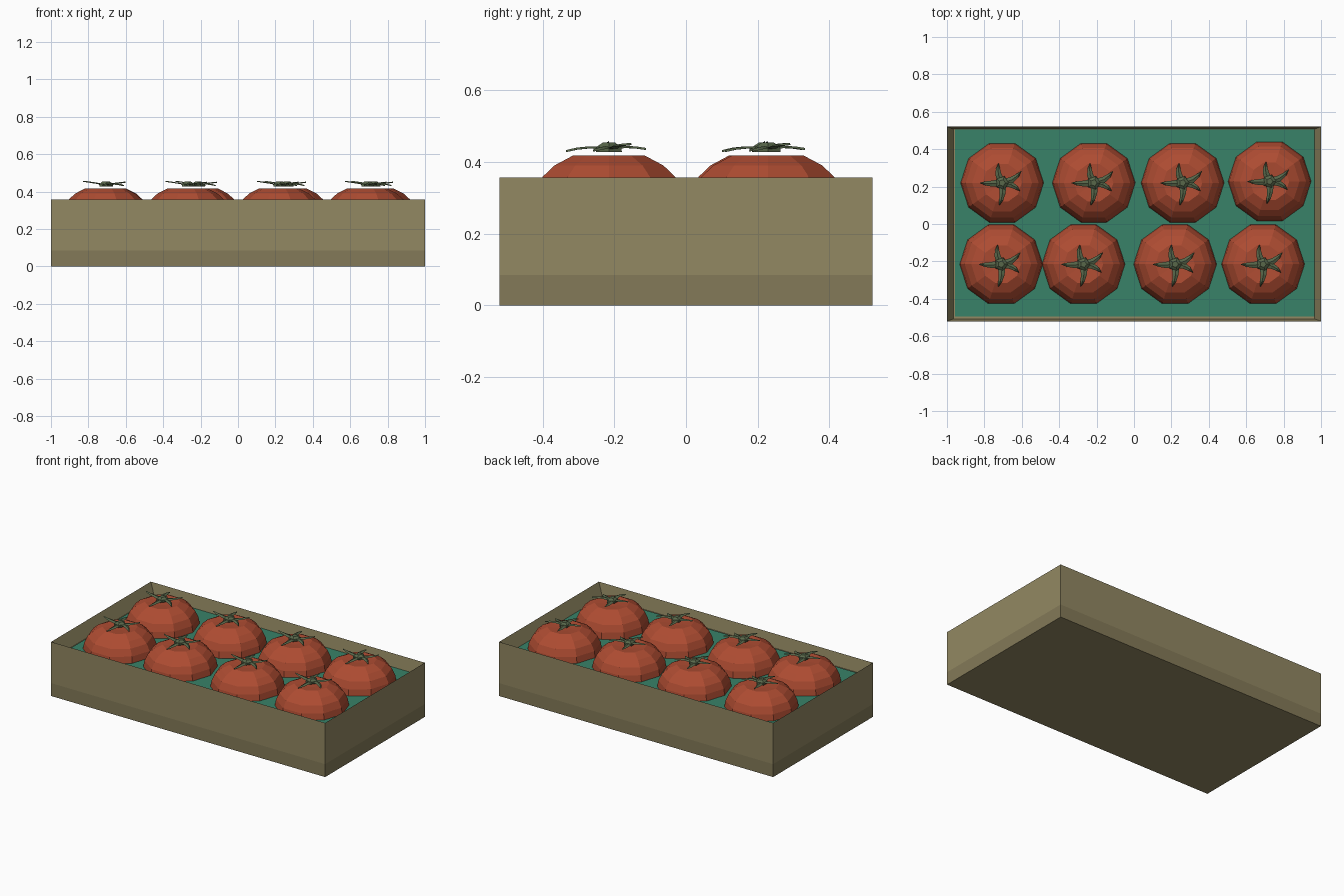
import bpy, bmesh
from math import sin, cos, radians, tau

old = bpy.data.objects.get("Cube")
if old:
    bpy.data.objects.remove(old)


def material(name, rgb):
    lin = [c / 12.92 if c <= 0.04045 else ((c + 0.055) / 1.055) ** 2.4 for c in (v / 255 for v in rgb)]
    m = bpy.data.materials.new(name)
    m.use_nodes = True
    m.diffuse_color = (*lin, 1)
    bsdf = m.node_tree.nodes["Principled BSDF"]
    bsdf.inputs["Base Color"].default_value = (*lin, 1)
    bsdf.inputs["Roughness"].default_value = 0.8
    return m


CARD = material("tan card", (146, 136, 98))
CARD_LOW = material("dark tan card", (132, 122, 88))
LINER = material("green liner", (56, 130, 104))
RED = material("tomato red", (174, 76, 50))
LEAF = material("leaf green", (88, 103, 74))


def finish(name, bm, *mats):
    bmesh.ops.recalc_face_normals(bm, faces=bm.faces)
    mesh = bpy.data.meshes.new(name)
    bm.to_mesh(mesh)
    bm.free()
    for m in mats:
        mesh.materials.append(m)
    obj = bpy.data.objects.new(name, mesh)
    bpy.context.collection.objects.link(obj)
    return obj


def loft(bm, rings):
    """Skin a list of closed point rings and cap both ends."""
    loops = [[bm.verts.new(p) for p in ring] for ring in rings]
    for a, b in zip(loops, loops[1:]):
        for i in range(len(a)):
            j = (i + 1) % len(a)
            bm.faces.new((a[i], a[j], b[j], b[i]))
    bm.faces.new(loops[0][::-1])
    bm.faces.new(loops[-1])


def rectangle(hx, hy, z):
    return [(-hx, -hy, z), (hx, -hy, z), (hx, hy, z), (-hx, hy, z)]


def polygon(r, z, sides):
    return [(r * cos(tau * i / sides), r * sin(tau * i / sides), z) for i in range(sides)]


# Open tray with a knife-edge rim and sloping inner walls
bm = bmesh.new()
loft(bm, [rectangle(1, 0.52, 0), rectangle(1, 0.52, 0.085),
          rectangle(1, 0.52, 0.357), rectangle(0.965, 0.507, 0.27)])
for f in bm.faces:
    c = f.calc_center_median()
    f.material_index = int(0.01 < c.z < 0.085)
finish("tray", bm, CARD, CARD_LOW)

# Liner sheet on the tray floor
bm = bmesh.new()
loft(bm, [[(x + 0.004, y + 0.006, z) for x, y, z in rectangle(0.96, 0.5, h)] for h in (0.271, 0.274)])
finish("liner", bm, LINER)

# Faceted tomato: radius and height from the base up to the dimple
bm = bmesh.new()
profile = [(0.17, 0.17), (0.212, 0.22), (0.222, 0.275), (0.215, 0.315),
           (0.195, 0.358), (0.16, 0.39), (0.105, 0.418), (0.04, 0.413)]
loft(bm, [polygon(r, z, 10) for r, z in profile])
tomato = finish("tomato", bm, RED).data

# Leafy star: bent tapering leaves around a short stem stub
bm = bmesh.new()
loft(bm, [polygon(0.038, 0.428, 5), polygon(0.036, 0.442, 5), polygon(0.018, 0.454, 5)])
# Each leaf: angle, length, sideways bend, tip height
leaves = [(180, 0.118, 0.004, 0.455), (100, 0.105, 0.012, 0.436), (32, 0.12, -0.014, 0.45),
          (-25, 0.105, 0.012, 0.432), (-98, 0.12, 0.01, 0.43)]
for angle, length, bend, tip in leaves:
    ca, sa = cos(radians(angle)), sin(radians(angle))
    rings = []
    for t, width in ((0.15, 0.02), (0.45, 0.016), (0.75, 0.011), (1, 0.002)):
        u, side = length * t, bend * sin(t * 3)
        z = 0.436 + (tip - 0.436) * t * t + 0.006 * sin(t * 3.1)
        rings.append([(u * ca - v * sa, u * sa + v * ca, z + h)
                      for v, h in ((side - width, -0.003), (side + width, -0.003), (side, 0.003))])
    loft(bm, rings)
star = finish("leaf_star", bm, LEAF).data

# Two rows of four
spots = [(-0.705, 0.22), (-0.215, 0.22), (0.26, 0.22), (0.725, 0.228),
         (-0.71, -0.215), (-0.27, -0.215), (0.22, -0.215), (0.69, -0.215)]
for n, (x, y) in enumerate(spots):
    for name, mesh in (("tomato", tomato), ("leaf_star", star)):
        obj = bpy.data.objects[name] if n == 0 else bpy.data.objects.new(f"{name}_{n + 1}", mesh)
        if n:
            bpy.context.collection.objects.link(obj)
        obj.location = (x, y, 0)
